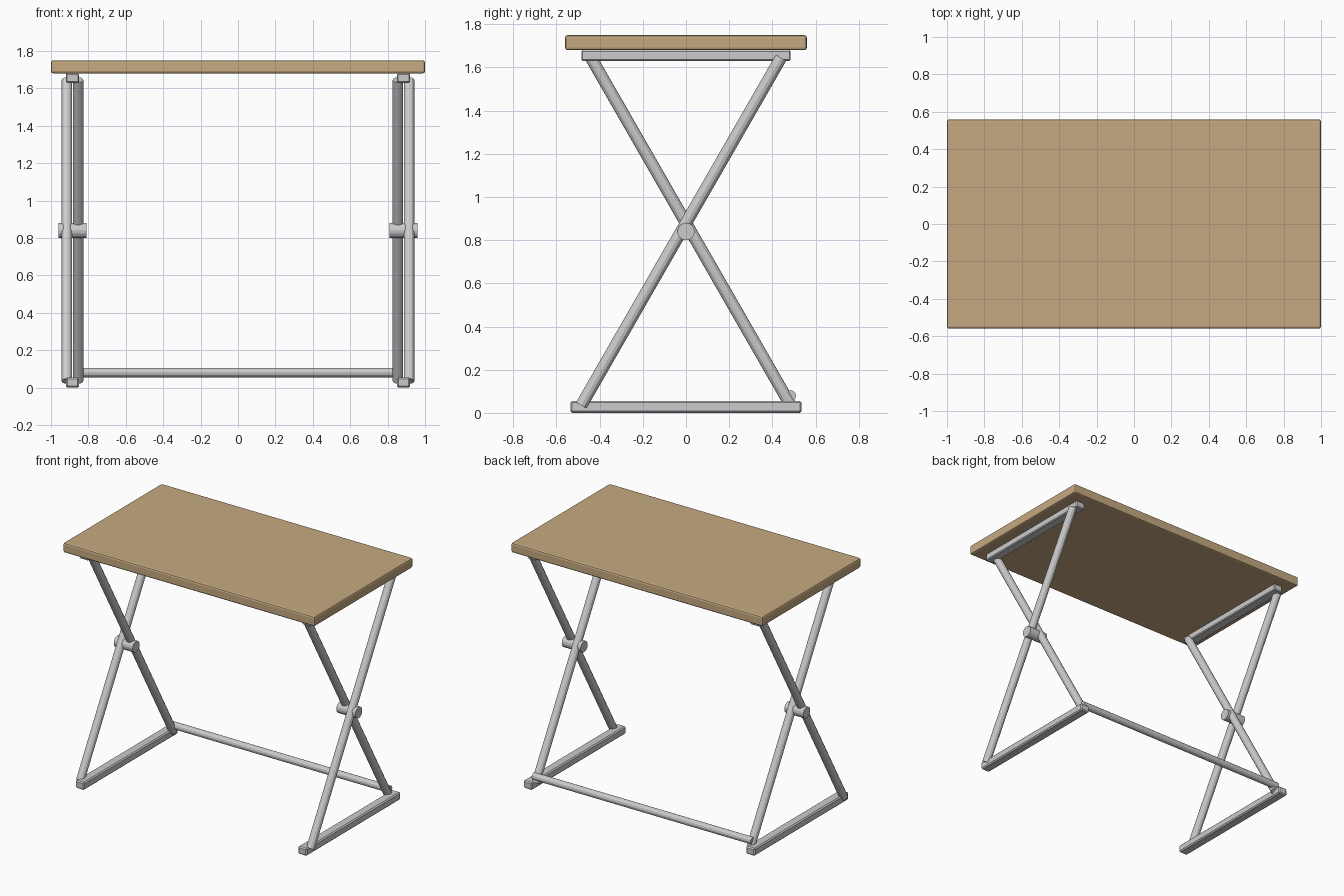
import bpy
from mathutils import Vector

if "Cube" in bpy.data.objects:
    bpy.data.objects.remove(bpy.data.objects["Cube"])


def box(name, center, size, bevel, segments=1):
    bpy.ops.mesh.primitive_cube_add(size=1, location=center)
    ob = bpy.context.object
    ob.name = name
    ob.scale = size
    bpy.ops.object.transform_apply(location=False, rotation=False, scale=True)
    mod = ob.modifiers.new("bevel", "BEVEL")
    mod.width = bevel
    mod.segments = segments
    return ob


def tube(name, start, end, radius, sides=12):
    a, b = Vector(start), Vector(end)
    bpy.ops.mesh.primitive_cylinder_add(vertices=sides, radius=radius,
                                        depth=(b - a).length, location=(a + b) / 2)
    ob = bpy.context.object
    ob.name = name
    ob.rotation_euler = (b - a).to_track_quat("Z", "Y").to_euler()
    return ob


# Wooden tabletop
wood = bpy.data.materials.new("wood")
wood.diffuse_color = (0.56, 0.40, 0.22, 1)
wood.use_nodes = True
wood.node_tree.nodes["Principled BSDF"].inputs["Base Color"].default_value = wood.diffuse_color
top = box("tabletop", (0, 0, 1.715), (2, 1.12, 0.07), 0.012, 2)
top.data.materials.append(wood)

# Crossed leg frame on each side
for side, s in (("left", -1), ("right", 1)):
    x = s * 0.885
    box(f"{side}_top_rail", (x, 0, 1.655), (0.07, 0.97, 0.05), 0.006)
    box(f"{side}_foot_rail", (x, 0, 0.0275), (0.07, 1.07, 0.055), 0.008)
    xo, xi = s * 0.915, s * 0.855
    tube(f"{side}_outer_leg", (xo, -0.485, 0.035), (xo, 0.44, 1.645), 0.028)
    tube(f"{side}_inner_leg", (xi, 0.485, 0.035), (xi, -0.44, 1.645), 0.028)
    tube(f"{side}_pivot", (x - 0.075, 0, 0.84), (x + 0.075, 0, 0.84), 0.04, 16)

# Rear stretcher between the frames
tube("rear_stretcher", (-0.87, 0.485, 0.08), (0.87, 0.485, 0.08), 0.025)
